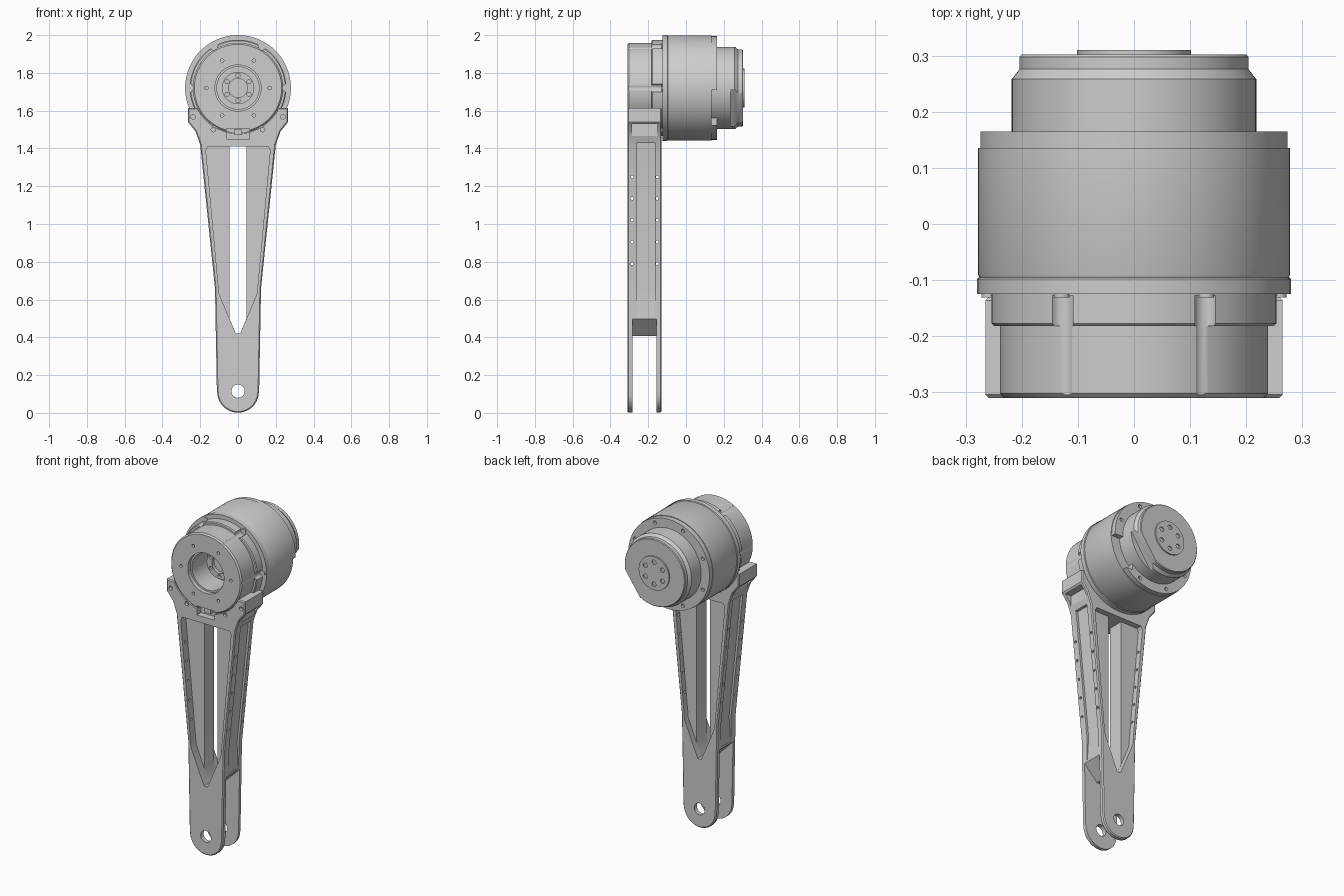
import bpy, bmesh
from math import sin, cos, pi, radians
from mathutils import Matrix, Vector

if "Cube" in bpy.data.objects:
    bpy.data.objects.remove(bpy.data.objects["Cube"], do_unlink=True)

AXIS_Z = 1.72            # height of the motor axis
FRONT, BACK = -0.31, -0.13   # leg depth

metal = bpy.data.materials.new("grey_metal")
metal.use_nodes = True
GREY = (0.61, 0.61, 0.61, 1)
metal.diffuse_color = GREY
metal.node_tree.nodes["Principled BSDF"].inputs["Base Color"].default_value = GREY


def finish(name, bm):
    bmesh.ops.recalc_face_normals(bm, faces=bm.faces)
    mesh = bpy.data.meshes.new(name)
    bm.to_mesh(mesh)
    bm.free()
    obj = bpy.data.objects.new(name, mesh)
    bpy.context.collection.objects.link(obj)
    mesh.materials.append(metal)
    return obj


def activate(obj):
    bpy.ops.object.select_all(action='DESELECT')
    obj.select_set(True)
    bpy.context.view_layer.objects.active = obj


def smooth(obj):
    activate(obj)
    bpy.ops.object.shade_smooth_by_angle(angle=radians(30))


def lathe(name, profile, steps=96):
    """Revolve (radius, y) points about the motor axis."""
    bm = bmesh.new()
    vs = [bm.verts.new((r, y, AXIS_Z)) for r, y in profile]
    es = [bm.edges.new(p) for p in zip(vs, vs[1:])]
    bmesh.ops.spin(bm, geom=vs + es, cent=(0, 0, AXIS_Z), axis=(0, 1, 0),
                   angle=2 * pi, steps=steps)
    bmesh.ops.remove_doubles(bm, verts=bm.verts, dist=0.0001)
    return finish(name, bm)


def prism(name, points, y0, y1, bevel=0):
    """Extrude an (x, z) outline from y0 to y1."""
    bm = bmesh.new()
    face = bm.faces.new([bm.verts.new((x, y0, z)) for x, z in points])
    ext = bmesh.ops.extrude_face_region(bm, geom=[face])["geom"]
    bmesh.ops.translate(bm, vec=(0, y1 - y0, 0),
                        verts=[g for g in ext if isinstance(g, bmesh.types.BMVert)])
    bmesh.ops.recalc_face_normals(bm, faces=bm.faces)
    if bevel:
        rim = [e for e in bm.edges if any(abs(f.normal.y) > 0.9 for f in e.link_faces)]
        bmesh.ops.bevel(bm, geom=rim, offset=bevel, segments=1, affect='EDGES')
    return finish(name, bm)


def box(name, x0, x1, y0, y1, z0, z1):
    return prism(name, [(x0, z0), (x1, z0), (x1, z1), (x0, z1)], y0, y1)


def rod(name, start, end, radius, sides=24):
    start, end = Vector(start), Vector(end)
    d = end - start
    bm = bmesh.new()
    m = Matrix.Translation((start + end) / 2) @ d.to_track_quat('Z', 'Y').to_matrix().to_4x4()
    bmesh.ops.create_cone(bm, cap_ends=True, segments=sides, radius1=radius,
                          radius2=radius, depth=d.length, matrix=m)
    return finish(name, bm)


def ring(name, count, at, y0, y1, radius, offset=0, sides=20):
    """Rods parallel to the motor axis, spaced evenly on a circle."""
    result = []
    for i in range(count):
        a = radians(offset) + 2 * pi * i / count
        x, z = at * cos(a), AXIS_Z + at * sin(a)
        result.append(rod(name, (x, y0, z), (x, y1, z), radius, sides))
    return result


def cut(obj, cutters):
    for c in cutters:
        c.hide_render = True
        activate(obj)
        mod = obj.modifiers.new("cut", 'BOOLEAN')
        mod.operation, mod.solver, mod.object = 'DIFFERENCE', 'EXACT', c
        bpy.ops.object.modifier_apply(modifier=mod.name)
        bpy.data.objects.remove(c, do_unlink=True)


def mirrored(points):
    return points + [(-x, z) for x, z in reversed(points)]


# Leg: rounded foot, tapering sides and two ears that hold the motor
foot = [(0.11 * sin(pi * (i + 0.5) / 24), 0.111 - 0.11 * cos(pi * (i + 0.5) / 24))
        for i in range(12)]
outline = foot + [(0.112, 0.12), (0.122, 0.66), (0.2, 1.42), (0.225, 1.49),
                  (0.265, 1.54), (0.265, 1.615), (0.15, 1.615)]
leg = prism("leg", mirrored(outline), FRONT, BACK, 0.006)

window = mirrored([(0.012, 0.42), (0.1, 0.63), (0.17, 1.39), (0.16, 1.41)])
slot = mirrored([(0.012, 0.42), (0.045, 0.5), (0.045, 1.41)])
channel = [(0.118, 0.51), (0.109, 0.66), (0.187, 1.43), (0.4, 1.43), (0.4, 0.51)]
fork = mirrored([(0.4, -0.1), (0.4, 0.5), (0.122, 0.5), (0.03, 0.408)])
cut(leg, [
    prism("fork_gap", fork, -0.283, -0.155),
    prism("front_window", window, -0.4, -0.26),
    prism("back_window", window, -0.165, 0.1),
    prism("slot", slot, -0.4, 0.1),
    prism("left_channel", channel, -0.26, -0.165),
    prism("right_channel", [(-x, z) for x, z in channel], -0.26, -0.165),
    rod("cradle", (0, -0.4, AXIS_Z), (0, 0.1, AXIS_Z), 0.241, 96),
    rod("cradle_step", (0, -0.186, AXIS_Z), (0, 0.1, AXIS_Z), 0.257, 96),
    rod("pin_hole", (0, -0.4, 0.115), (0, 0.1, 0.115), 0.035, 40),
    box("port_gap", -0.06, 0.06, -0.4, -0.27, 1.45, 1.505),
])
for s in (-1, 1):
    x0, x1 = sorted((s * 0.215, s * 0.4))
    cut(leg, [box("ear_pocket", x0, x1, -0.285, -0.15, 1.465, 1.53),
              rod("bolt_hole", (s * 0.13, -0.4, 1.5), (s * 0.13, -0.29, 1.5), 0.012),
              rod("ear_hole", (s * 0.238, -0.4, 1.567), (s * 0.238, -0.29, 1.567), 0.012)])
# Rows of small holes along both rails
for y in (-0.285, -0.152):
    cut(leg, [rod("rail_hole", (-0.4, y, z), (0.4, y, z), 0.008, 12)
              for z in (0.79, 0.905, 1.02, 1.135, 1.25)])
smooth(leg)

# Front housing with a deep open bore, hub and collar
front = lathe("front_housing", [
    (0, -0.16), (0.05, -0.16), (0.05, -0.18), (0.085, -0.18), (0.085, -0.135),
    (0.112, -0.135), (0.112, -0.285), (0.122, -0.285), (0.122, -0.31),
    (0.231, -0.31), (0.239, -0.302), (0.239, -0.182), (0.25, -0.182),
    (0.255, -0.177), (0.255, -0.11), (0, -0.11)])
cut(front, ring("bolt_groove", 6, 0.258, -0.4, -0.127, 0.022)
    + ring("face_hole", 6, 0.168, -0.4, -0.29, 0.009)
    + ring("hub_hole", 6, 0.067, -0.4, -0.165, 0.011, 30)
    + [box("port_gap", -0.06, 0.06, -0.4, -0.27, 1.4, 1.505)])
smooth(front)
for i, head in enumerate(ring("bolt_head", 6, 0.258, -0.131, -0.12, 0.014)):
    head.name = f"front_bolt_{i + 1}"
    smooth(head)
box("port_plug", -0.02, 0.02, -0.295, -0.26, 1.47, 1.5)

# Motor body with its front flange
smooth(lathe("motor_body", [
    (0, -0.125), (0.28, -0.125), (0.28, -0.098), (0.276, -0.095),
    (0.278, -0.09), (0.278, 0.135), (0, 0.135)]))

# Rear flange with bolt holes and a notch for the cable
rear_flange = lathe("rear_flange", [(0, 0.13), (0.274, 0.13), (0.274, 0.165), (0, 0.165)])
cut(rear_flange, ring("bolt_hole", 8, 0.247, 0.15, 0.3, 0.011, 22.5)
    + [box("notch", 0.15, 0.5, 0.1, 0.5, 1.525, 1.71)])
smooth(rear_flange)

# Rear cap: cable side flattened, with a slanted flat on the lid
cap = lathe("rear_cap", [
    (0, 0.13), (0.218, 0.13), (0.218, 0.258), (0.204, 0.276),
    (0.204, 0.298), (0.2, 0.302), (0, 0.302)])
flat = box("flat_cutter", 0.182, 0.5, 0.235, 0.5, -0.5, 0.5)
flat.data.transform(Matrix.Translation((0, 0, AXIS_Z)) @ Matrix.Rotation(radians(35), 4, 'Y'))
cut(cap, [flat])
smooth(cap)

# Output hub with six screw holes
hub = lathe("output_hub", [(0, 0.29), (0.102, 0.29), (0.102, 0.31), (0, 0.31)])
cut(hub, ring("screw_hole", 6, 0.067, 0.298, 0.4, 0.014, 30))
smooth(hub)
